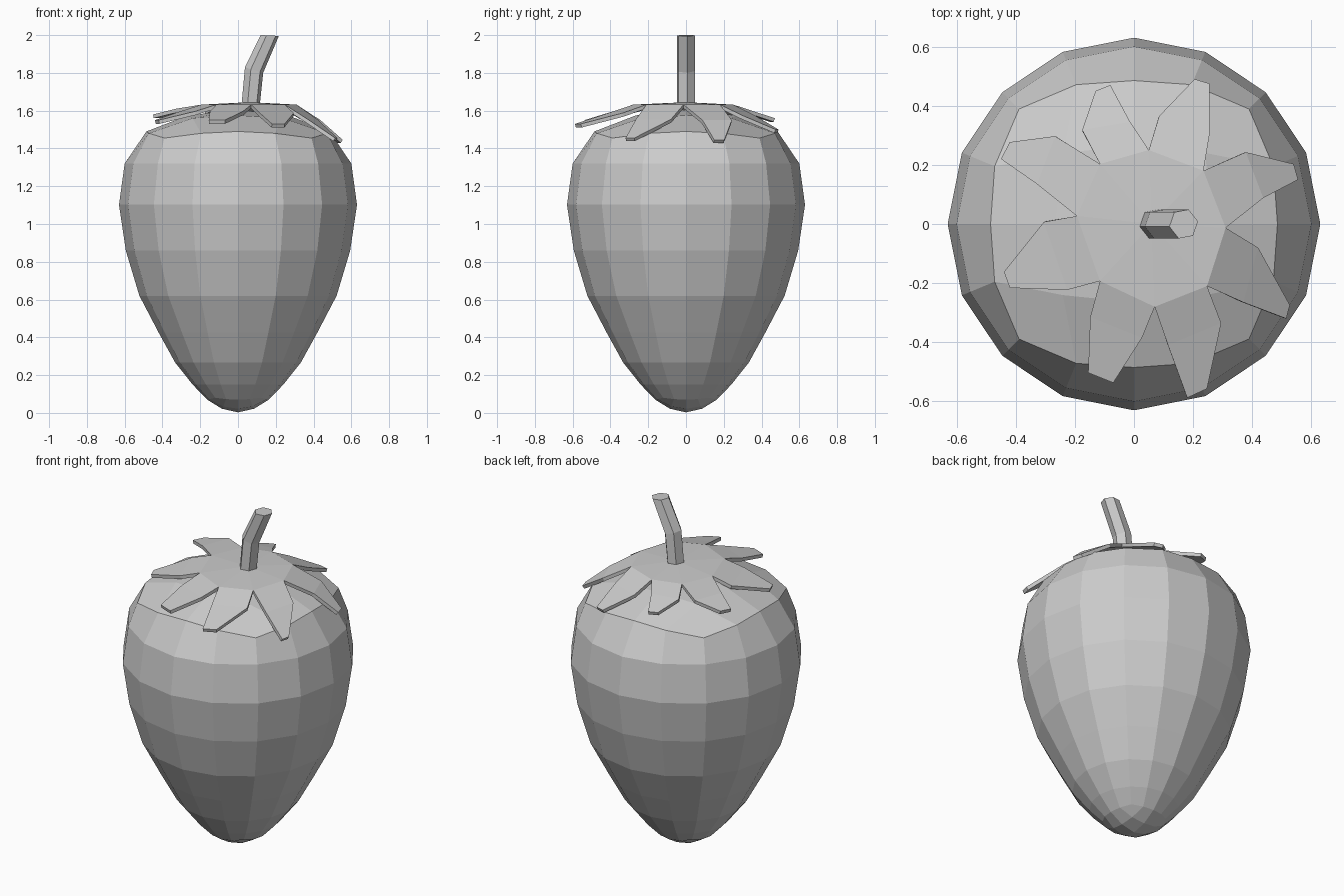
import bpy, bmesh
from math import cos, sin, pi, atan2, radians

if "Cube" in bpy.data.objects:
    bpy.data.objects.remove(bpy.data.objects["Cube"])


def finish(bm, name):
    bmesh.ops.recalc_face_normals(bm, faces=bm.faces)
    mesh = bpy.data.meshes.new(name)
    bm.to_mesh(mesh)
    bm.free()
    obj = bpy.data.objects.new(name, mesh)
    bpy.context.collection.objects.link(obj)
    return obj


def bridge(bm, a, b):
    n = len(a)
    for i in range(n):
        bm.faces.new((a[i], a[(i + 1) % n], b[(i + 1) % n], b[i]))


def polar(bm, r, a, z):
    return bm.verts.new((r * cos(a), r * sin(a), z))


# Fruit: 16-sided body closed by 4 x 4 quad caps, like a rounded cube
N = 16
STEP = 2 * pi / N


def cap_ring(bm, edge):
    # edge = (radius, z) for mid-side, quarter and corner points
    order = (0, 1, 2, 1)
    return [polar(bm, edge[order[k % 4]][0], k * STEP, edge[order[k % 4]][1])
            for k in range(N)]


def cap_fill(bm, ring, inner, zc):
    grid = {}
    for i in range(-2, 3):
        for j in range(-2, 3):
            a = atan2(j, i)
            if max(abs(i), abs(j)) == 2:
                grid[i, j] = ring[round(a / STEP) % N]
            elif i == j == 0:
                grid[i, j] = bm.verts.new((0, 0, zc))
            else:
                r, z = inner[1 if i and j else 0]
                grid[i, j] = polar(bm, r, a, z)
    for i in range(-2, 2):
        for j in range(-2, 2):
            bm.faces.new((grid[i, j], grid[i + 1, j],
                          grid[i + 1, j + 1], grid[i, j + 1]))


bm = bmesh.new()
bottom = cap_ring(bm, [(.163, .07), (.165, .073), (.17, .08)])
rings = [bottom]
for r, z in [(.24, .15), (.333, .267), (.42, .425), (.522, .62),
             (.594, .86), (.63, 1.102), (.60, 1.32)]:
    rings.append([polar(bm, r, k * STEP, z) for k in range(N)])
top = cap_ring(bm, [(.485, 1.49), (.51, 1.48), (.55, 1.455)])
rings.append(top)
for a, b in zip(rings, rings[1:]):
    bridge(bm, a, b)
cap_fill(bm, bottom, [(.085, .022), (.11, .034)], 0.003)
cap_fill(bm, top, [(.265, 1.575), (.34, 1.56)], 1.605)
finish(bm, "fruit")

# Leaf crown: eight blunt leaves, each as
# notch, shoulder, tip, tip, shoulder (x, y) and the tip height
LEAVES = [
    ((.235, .18), (.255, .30), (.255, .475), (.205, .49), (.085, .365), 1.50),
    ((.05, .25), (-.013, .345), (-.08, .47), (-.13, .45), (-.175, .318), 1.56),
    ((-.115, .203), (-.267, .297), (-.42, .277), (-.45, .22), (-.328, .135), 1.58),
    ((-.193, .027), (-.305, .007), (-.44, -.162), (-.42, -.216), (-.226, -.223), 1.55),
    ((-.115, -.193), (-.148, -.315), (-.155, -.503), (-.07, -.537), (.027, -.385), 1.55),
    ((.07, -.28), (.115, -.41), (.18, -.588), (.247, -.557), (.295, -.335), 1.53),
    ((.247, -.21), (.37, -.265), (.515, -.32), (.527, -.274), (.42, -.08), 1.455),
    ((.31, -.013), (.437, .088), (.555, .15), (.54, .203), (.378, .243), 1.445),
]
bm = bmesh.new()
centre = bm.verts.new((.06, 0, 1.645))
notches = [bm.verts.new((*leaf[0], 1.632)) for leaf in LEAVES]
for i, (_, s1, t1, t2, s2, zt) in enumerate(LEAVES):
    zs = zt + .55 * (1.635 - zt)
    a, b = notches[i], notches[(i + 1) % len(notches)]
    p, q, r, s = [bm.verts.new((*xy, z)) for xy, z in
                  ((s1, zs), (t1, zt), (t2, zt), (s2, zs))]
    bm.faces.new((centre, a, b))
    bm.faces.new((a, p, s, b))
    bm.faces.new((p, q, r, s))
for f in bm.faces:
    f.normal_update()
flip = sum(f.normal.z for f in bm.faces) < 0
bmesh.ops.recalc_face_normals(bm, faces=bm.faces)
if sum(f.normal.z for f in bm.faces) < 0:
    bmesh.ops.reverse_faces(bm, faces=bm.faces)
mesh = bpy.data.meshes.new("leaf_crown")
bm.to_mesh(mesh)
bm.free()
crown = bpy.data.objects.new("leaf_crown", mesh)
bpy.context.collection.objects.link(crown)
solid = crown.modifiers.new("thickness", 'SOLIDIFY')
solid.thickness = .02
solid.offset = -1

# Stem: bent six-sided stalk
bm = bmesh.new()
rings = []
for x, z, lean in [(.065, 1.61, 0), (.085, 1.815, -.3), (.168, 1.998, -.05)]:
    ring = []
    for k in range(6):
        a = k * pi / 3 + radians(10)
        dx, dy = .049 * cos(a), .052 * sin(a)
        ring.append(bm.verts.new((x + dx, dy, z + lean * dx)))
    rings.append(ring)
for a, b in zip(rings, rings[1:]):
    bridge(bm, a, b)
bm.faces.new(rings[0])
bm.faces.new(rings[-1])
finish(bm, "stem")
